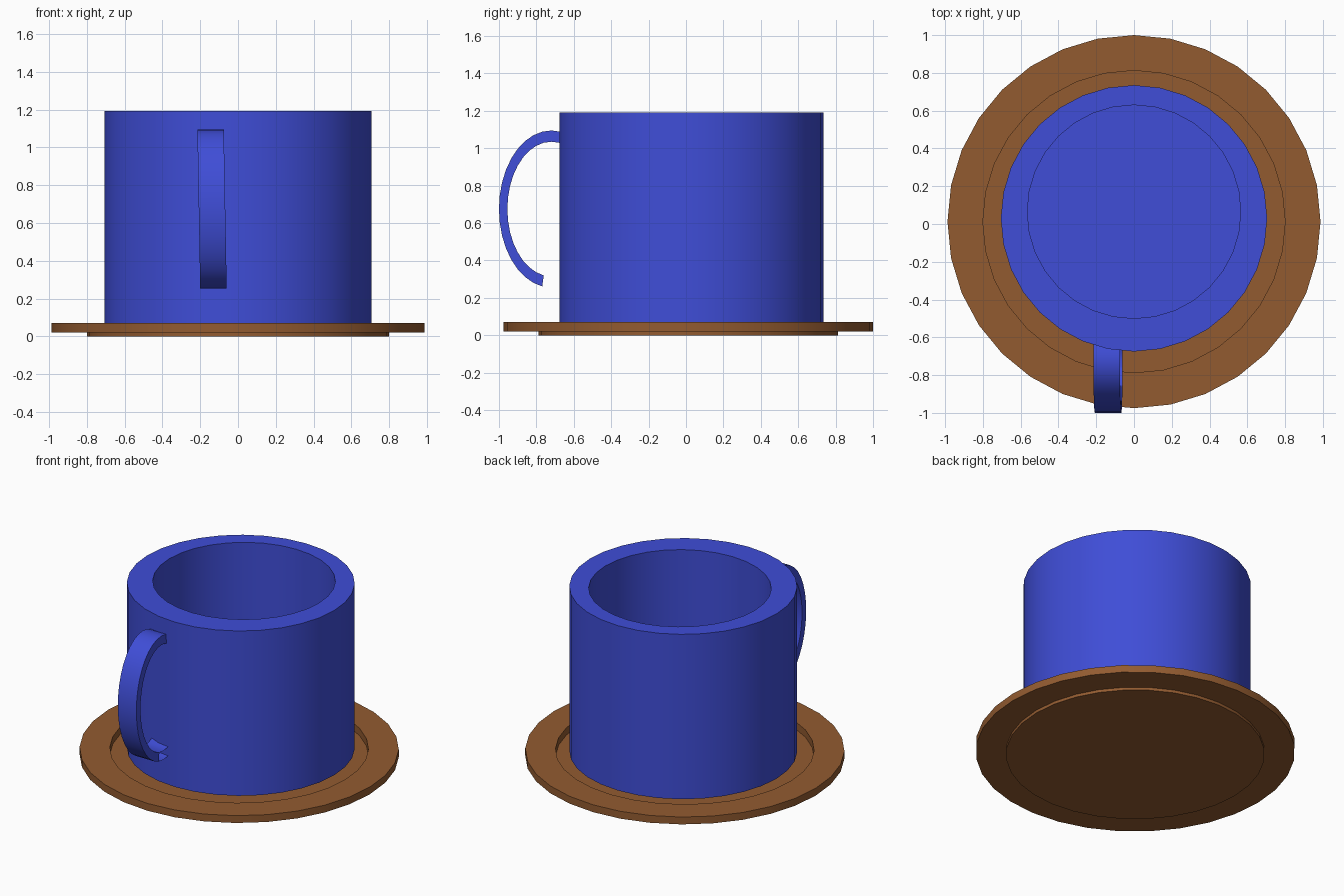
import bpy, bmesh, math

if "Cube" in bpy.data.objects:
    bpy.data.objects.remove(bpy.data.objects["Cube"])

SIDES = 32


def material(name, color):
    m = bpy.data.materials.new(name)
    m.diffuse_color = color
    m.use_nodes = True
    m.node_tree.nodes["Principled BSDF"].inputs["Base Color"].default_value = m.diffuse_color
    return m


def finish(name, bm, mat):
    me = bpy.data.meshes.new(name)
    bm.to_mesh(me)
    bm.free()
    ob = bpy.data.objects.new(name, me)
    bpy.context.collection.objects.link(ob)
    me.materials.append(mat)
    bpy.ops.object.select_all(action='DESELECT')
    ob.select_set(True)
    bpy.context.view_layer.objects.active = ob
    bpy.ops.object.shade_smooth_by_angle(angle=math.radians(30))
    return ob


def turned(name, rings, mat):
    """Stack of circles (radius, z, centre y), capped at both ends."""
    bm = bmesh.new()
    loops = []
    for r, z, cy in rings:
        loops.append([bm.verts.new((r * math.cos(i * math.tau / SIDES),
                                    cy + r * math.sin(i * math.tau / SIDES), z))
                      for i in range(SIDES)])
    for a, b in zip(loops, loops[1:]):
        for i in range(SIDES):
            j = (i + 1) % SIDES
            bm.faces.new((a[i], a[j], b[j], b[i]))
    bm.faces.new(loops[0][::-1])
    bm.faces.new(loops[-1])
    return finish(name, bm, mat)


blue = material("blue_glaze", (0.05, 0.075, 0.68, 1))
brown = material("brown_clay", (0.29, 0.105, 0.03, 1))

# Saucer: wide rim, sunken middle, shallow foot below
turned("saucer", [(0.80, 0.0, 0.0125), (0.80, 0.02, 0.0125),
                  (0.9875, 0.02, 0.0125), (0.9875, 0.07, 0.0125),
                  (0.80, 0.07, 0.0125), (0.80, 0.02, 0.0125)], brown)

# Cup: thick wall, hollow slightly off centre
turned("cup", [(0.705, 0.067, 0.03), (0.705, 1.192, 0.03),
               (0.565, 1.192, 0.065), (0.565, 0.15, 0.065)], blue)

# Handle: flat band along half an ellipse; its lowest stretch has open sides
bm = bmesh.new()
CY, CZ = -0.72, 0.675
START, END, OPEN, STEP = 70, 290, 260, 10
sections = []
for deg in range(START, END + 1, STEP):
    t = math.radians(deg)
    c, s = math.cos(t), math.sin(t)
    section = []
    for ry, rz, side in ((0.28, 0.42, -1), (0.28, 0.42, 1),
                         (0.235, 0.36, 1), (0.235, 0.36, -1)):
        z = CZ + rz * s
        x = -0.1375 - 0.018 * (z - CZ) + 0.07 * side
        section.append(bm.verts.new((x, CY + ry * c, z)))
    sections.append((deg, section))
for (deg, a), (_, b) in zip(sections, sections[1:]):
    for i in range(4):
        if deg >= OPEN and i in (1, 3):
            continue
        j = (i + 1) % 4
        bm.faces.new((a[i], b[i], b[j], a[j]))
    if deg == OPEN:
        bm.faces.new(a)
bm.faces.new(sections[0][1])
bmesh.ops.recalc_face_normals(bm, faces=bm.faces)
finish("handle", bm, blue)
